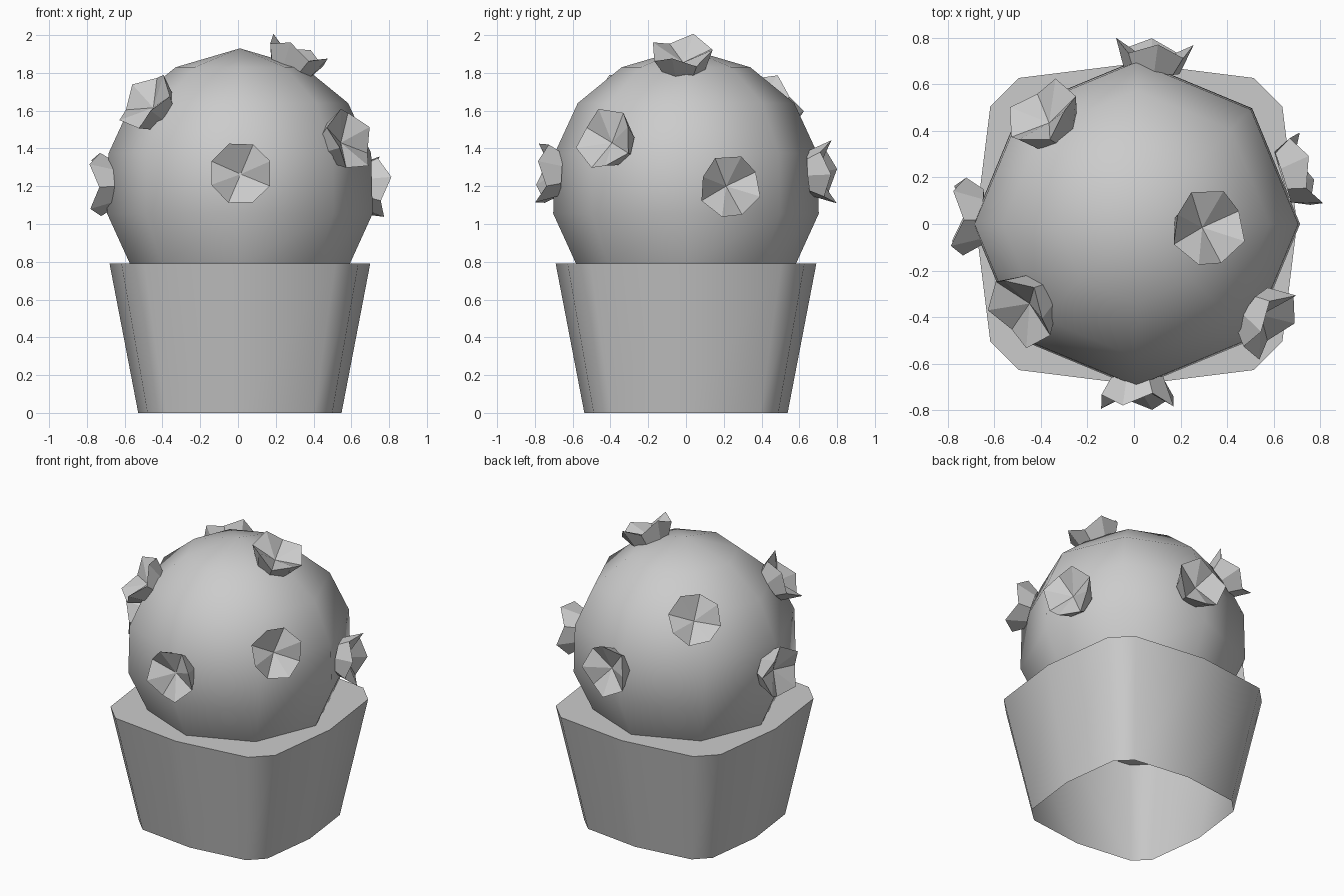
import bpy, bmesh, math
from mathutils import Vector

if "Cube" in bpy.data.objects:
    bpy.data.objects.remove(bpy.data.objects["Cube"])

CX = 0.01            # shared axis of pot and plant
CORE = Vector((CX, 0, 1.22))


def finish(name, bm, smooth=False):
    bmesh.ops.recalc_face_normals(bm, faces=bm.faces)
    me = bpy.data.meshes.new(name)
    bm.to_mesh(me)
    bm.free()
    ob = bpy.data.objects.new(name, me)
    bpy.context.collection.objects.link(ob)
    if smooth:
        bpy.ops.object.select_all(action='DESELECT')
        ob.select_set(True)
        bpy.context.view_layer.objects.active = ob
        bpy.ops.object.shade_smooth_by_angle(angle=math.radians(50))
    return ob


def bridge(bm, a, b):
    n = len(a)
    for i in range(n):
        j = (i + 1) % n
        bm.faces.new((a[i], a[j], b[j], b[i]))


def fan(bm, ring, tip):
    for i in range(len(ring)):
        bm.faces.new((ring[i], ring[(i + 1) % len(ring)], tip))


# Pot: tapered rounded square, soil cap on top, open underneath
bm = bmesh.new()
quarter = [(0.69, 0.0), (0.627, 0.505), (0.505, 0.627)]
outline = []
for k in range(4):
    c, s = round(math.cos(k * math.pi / 2)), round(math.sin(k * math.pi / 2))
    outline += [(c * x - s * y, s * x + c * y) for x, y in quarter]
rings = [[bm.verts.new((CX + x * f, y * f, z)) for x, y in outline]
         for z, f in ((0, 0.78), (0.79, 1.0))]
bridge(bm, *rings)
bm.faces.new(rings[1])
finish("pot", bm, True)

# Cactus body: eight-sided lathe rising from the soil
bm = bmesh.new()
profile = [(0.58, 0.785), (0.703, 1.055), (0.695, 1.375), (0.573, 1.64), (0.34, 1.83)]
rings = [[bm.verts.new((CX + r * math.cos(i * math.pi / 4), r * math.sin(i * math.pi / 4), z))
          for i in range(8)] for r, z in profile]
for a, b in zip(rings, rings[1:]):
    bridge(bm, a, b)
fan(bm, rings[-1], bm.verts.new((CX, 0, 1.93)))
finish("cactus_body", bm, True)


# Flower: zigzag-rimmed cup pointing away from the body centre
def flower(name, direction, tip_angle):
    n = Vector(direction).normalized()
    e1 = Vector((0, 0, 1)).cross(n).normalized()
    e2 = n.cross(e1)
    bm = bmesh.new()

    def ring(r, heights):
        out = []
        for i in range(8):
            t = math.radians(tip_angle + 45 * i)
            out.append(bm.verts.new(CORE + n * heights[i % 2]
                                    + (e1 * math.cos(t) + e2 * math.sin(t)) * r))
        return out

    base = ring(0.12, (0.66, 0.66))
    rim = ring(0.168, (0.79, 0.738))
    bridge(bm, base, rim)
    fan(bm, rim, bm.verts.new(CORE + n * 0.695))
    finish(name, bm)


flower("flower_front", (0.005, -0.79, 0.05), 22)
flower("flower_top", (0.285, -0.015, 0.64), 73)
flower("flower_right", (0.67, 0.215, -0.02), 72)
flower("flower_left", (-0.69, 0.03, -0.01), 40)
flower("flower_back", (0.07, 0.69, 0.05), 5)
flower("flower_front_right", (0.56, -0.41, 0.22), 20)
flower("flower_front_left", (-0.51, -0.38, 0.44), 60)
flower("flower_back_left", (-0.41, 0.475, 0.43), 30)
